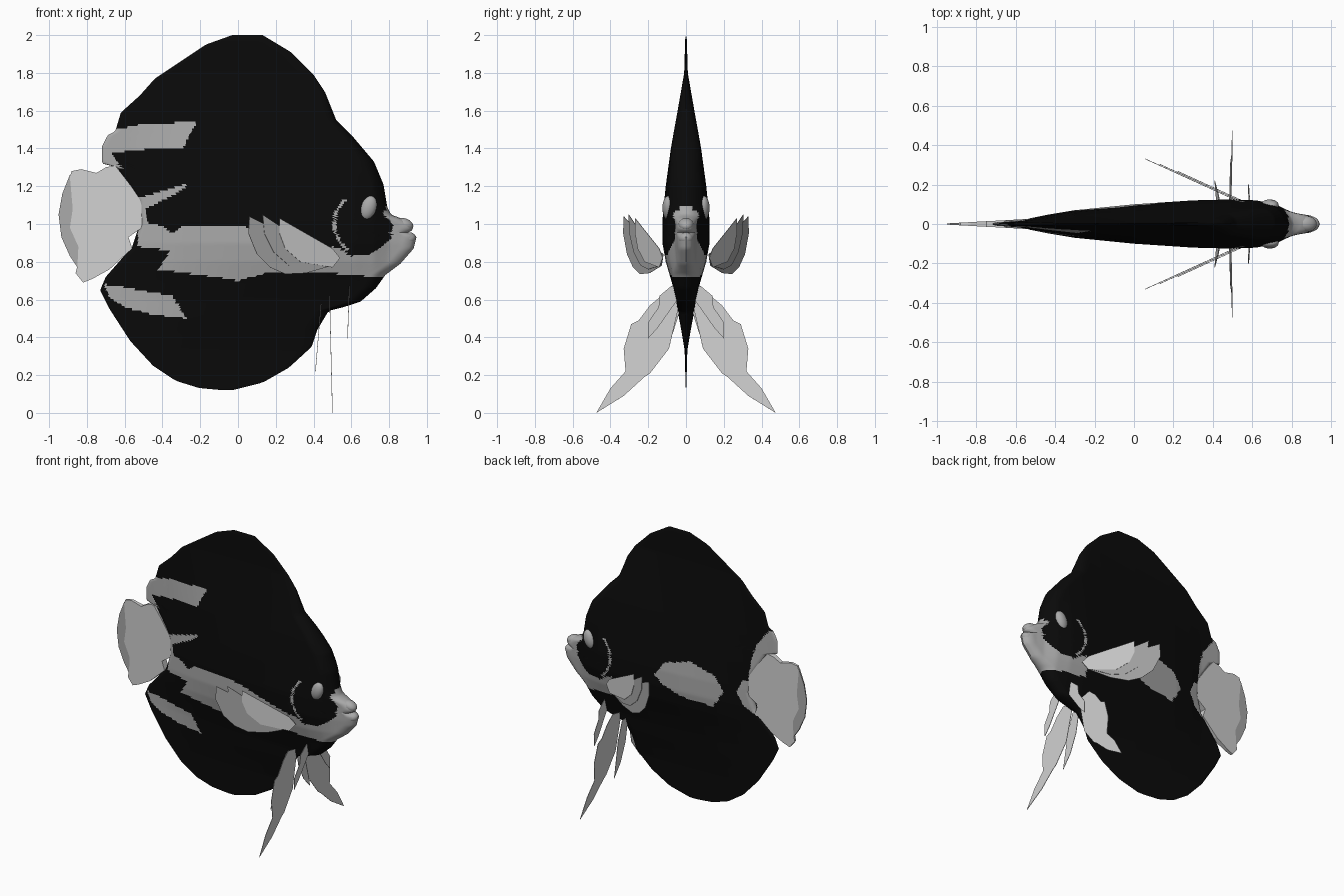
import bpy, bmesh, math

def material(name, v):
    m = bpy.data.materials.new(name)
    m.diffuse_color = (v, v, v, 1)
    return m

BLACK = material("black", 0.003)
GREY = material("grey", 0.40)
LIGHT = material("light grey", 0.64)

def lerp(table, t):
    """Piecewise linear lookup in a list of (key, value)."""
    if t <= table[0][0]:
        return table[0][1]
    for (a, p), (b, q) in zip(table, table[1:]):
        if t <= b:
            return p + (q - p) * (t - a) / (b - a)
    return table[-1][1]

def inside(poly, x, z):
    hit = False
    for (x1, z1), (x2, z2) in zip(poly, poly[1:] + poly[:1]):
        if (z1 > z) != (z2 > z) and x < x1 + (z - z1) * (x2 - x1) / (z2 - z1):
            hit = not hit
    return hit

def finish(name, bm, mats, smooth=False):
    bmesh.ops.recalc_face_normals(bm, faces=bm.faces)
    me = bpy.data.meshes.new(name)
    bm.to_mesh(me)
    bm.free()
    ob = bpy.data.objects.new(name, me)
    bpy.context.collection.objects.link(ob)
    for m in mats:
        me.materials.append(m)
    if smooth:
        bpy.context.view_layer.objects.active = ob
        ob.select_set(True)
        bpy.ops.object.shade_smooth_by_angle(angle=math.radians(40))
        ob.select_set(False)
    return ob

def mirror_y(ob):
    ob.modifiers.new("mirror", 'MIRROR').use_axis = (False, True, False)

# Body outline: front and rear edge by height (z, x)
FRONT = [(0.12, -0.03), (0.16, 0.13), (0.24, 0.27), (0.35, 0.39), (0.44, 0.42), (0.54, 0.48),
         (0.56, 0.56), (0.59, 0.65), (0.66, 0.73), (0.73, 0.78), (0.79, 0.86), (0.87, 0.93),
         (0.93, 0.945), (0.95, 0.93), (0.957, 0.88), (0.965, 0.92), (0.985, 0.93), (1.02, 0.89),
         (1.05, 0.81), (1.09, 0.79), (1.21, 0.77), (1.33, 0.72), (1.46, 0.61), (1.55, 0.52),
         (1.70, 0.46), (1.79, 0.40), (1.91, 0.28), (2.0, 0.13)]
REAR = [(0.12, -0.08), (0.13, -0.20), (0.17, -0.33), (0.25, -0.45), (0.38, -0.57), (0.55, -0.68),
        (0.65, -0.73), (0.72, -0.70), (0.88, -0.56), (1.0, -0.52), (1.12, -0.53), (1.30, -0.64),
        (1.32, -0.72), (1.41, -0.72), (1.47, -0.69), (1.49, -0.65), (1.59, -0.62), (1.68, -0.52),
        (1.77, -0.44), (1.85, -0.32), (1.95, -0.17), (2.0, -0.03)]
# Half thickness along the length, and its scale by height
LENGTH = [(-0.75, 0.008), (-0.55, 0.025), (-0.45, 0.045), (-0.3, 0.07), (0, 0.1), (0.3, 0.12),
          (0.5, 0.125), (0.62, 0.12), (0.72, 0.1), (0.8, 0.06), (0.86, 0.048), (0.95, 0.04)]
HEIGHT = [(0.12, 0), (0.14, 0.02), (0.33, 0.06), (0.42, 0.18), (0.5, 0.3), (0.6, 0.42), (0.7, 0.62),
          (0.8, 0.86), (0.9, 1), (1.02, 1), (1.2, 0.86), (1.4, 0.64), (1.6, 0.36), (1.7, 0.22),
          (1.8, 0.08), (1.98, 0.04), (2.0, 0)]

# Pale markings in (x, z)
HEAD = [(0.95, 1.08), (0.79, 1.10), (0.77, 1.05), (0.82, 1.0), (0.81, 0.92), (0.76, 0.88), (0.70, 0.84),
        (0.60, 0.83), (0.54, 0.87), (0.50, 0.88), (0.48, 0.74), (0.62, 0.73), (0.8, 0.71), (1, 0.8)]
RIGHT = [
    [(-0.53, 1.02), (-0.40, 0.99), (-0.35, 0.95), (-0.30, 0.985), (0.0, 0.99), (0.12, 0.97), (0.5, 0.87),
     (0.5, 0.74), (0.15, 0.74), (0.0, 0.70), (-0.2, 0.73), (-0.42, 0.76), (-0.36, 0.86), (-0.53, 0.88)],
    [(-0.55, 1.08), (-0.52, 1.14), (-0.38, 1.18), (-0.25, 1.22), (-0.33, 1.16), (-0.49, 1.08), (-0.48, 1.0),
     (-0.55, 1.0)],
    [(-0.75, 1.28), (-0.75, 1.5), (-0.65, 1.50), (-0.5, 1.53), (-0.22, 1.54), (-0.29, 1.40),
     (-0.45, 1.40), (-0.67, 1.375), (-0.62, 1.30)],
    [(-0.71, 0.68), (-0.6, 0.665), (-0.35, 0.62), (-0.27, 0.50), (-0.45, 0.52), (-0.6, 0.56), (-0.68, 0.61)]]
LEFT = [
    [(0.17, 0.98), (0.1, 1.08), (-0.09, 1.13), (-0.28, 1.07), (-0.34, 0.97), (-0.26, 0.85), (-0.02, 0.87),
     (0.12, 0.93)],
    [(-0.75, 1.3), (-0.75, 1.5), (-0.66, 1.47), (-0.57, 1.36), (-0.53, 1.24), (-0.51, 1.1), (-0.6, 1.1)],
    [(-0.6, 1.1), (-0.47, 1.08), (-0.43, 0.99), (-0.48, 0.9), (-0.6, 0.83)]]

def is_pale(x, z, side):
    if inside(HEAD, x, z) or any(inside(p, x, z) for p in (RIGHT if side < 0 else LEFT)):
        return True
    # gill cover rim
    r = math.hypot(x - 0.68, z - 1.0)
    return 0.162 < r < 0.178 and 130 < math.degrees(math.atan2(z - 1.0, x - 0.68)) % 360 < 235

def half_thickness(x, z, x0, x1):
    t = lerp(LENGTH, x) * lerp(HEIGHT, z)
    for d, r in ((x1 - x, 0.07), (x - x0, 0.03)):
        k = 1 - min(1, max(0, d) / r)
        t *= math.sqrt(max(0, 1 - k * k))
    return t

# Body: rows by height, columns from rear to front, both sides
bm = bmesh.new()
ROWS, COLS = 160, 130
levels = [0.12 + 1.88 * i / ROWS for i in range(ROWS + 1)]
for side in (-1, 1):
    grid = []
    for z in levels:
        x0, x1 = lerp(REAR, z), lerp(FRONT, z)
        row = []
        for j in range(COLS + 1):
            u = j / COLS
            u = u + 0.08 * math.sin(2 * math.pi * u) * -1 * (1 - u) + 0.0
            x = x0 + (x1 - x0) * u
            row.append(bm.verts.new((x, side * half_thickness(x, z, x0, x1), z)))
        grid.append(row)
    for a, b in zip(grid, grid[1:]):
        for j in range(COLS):
            f = bm.faces.new((a[j], a[j + 1], b[j + 1], b[j]))
            c = f.calc_center_median()
            f.material_index = int(is_pale(c.x, c.z, side))
bmesh.ops.remove_doubles(bm, verts=bm.verts, dist=0.0002)
finish("body", bm, [BLACK, GREY], True)

# Tail: wedge-shaped plates, thick at the root
def tail_plate(name, pts, mat):
    bm = bmesh.new()
    sides = [[bm.verts.new((x, s * (0.003 + 0.055 * (x + 0.95)), z)) for x, z in pts] for s in (-1, 1)]
    for ring in sides:
        bm.faces.new(ring)
    n = len(pts)
    for i in range(n):
        k = (i + 1) % n
        bm.faces.new((sides[0][i], sides[0][k], sides[1][k], sides[1][i]))
    finish(name, bm, [mat])

tail_plate("tail_fin", [(-0.48, 1.0), (-0.52, 1.13), (-0.58, 1.22), (-0.65, 1.31), (-0.70, 1.30), (-0.75, 1.27),
                        (-0.83, 1.29), (-0.88, 1.28), (-0.89, 1.25), (-0.875, 1.08), (-0.89, 0.98),
                        (-0.845, 0.88), (-0.85, 0.78), (-0.86, 0.74), (-0.82, 0.69), (-0.77, 0.71),
                        (-0.68, 0.76), (-0.56, 0.87), (-0.58, 0.93)], LIGHT)
tail_plate("tail_edge", [(-0.89, 1.26), (-0.93, 1.16), (-0.95, 1.05), (-0.935, 0.93), (-0.89, 0.83),
                         (-0.85, 0.77), (-0.845, 0.88), (-0.89, 0.98), (-0.875, 1.08)], GREY)

# Paired fins: thin sheets mirrored across the body
def sheet(name, pts, mat):
    bm = bmesh.new()
    bm.faces.new([bm.verts.new(p) for p in pts])
    ob = finish(name, bm, [mat])
    mirror_y(ob)
    sol = ob.modifiers.new("thickness", 'SOLIDIFY')
    sol.thickness, sol.offset = 0.003, 0

def pectoral(name, pts, lift, mat):
    sheet(name, [(x, -(0.12 + lift + (0.52 - x) * 0.455), z) for x, z in pts], mat)

pectoral("pectoral_fin_back", [(0.52, 0.84), (0.35, 0.90), (0.20, 0.97), (0.06, 1.04), (0.055, 0.95),
                               (0.10, 0.84), (0.17, 0.77), (0.25, 0.735), (0.36, 0.74), (0.5, 0.78)], 0, GREY)
pectoral("pectoral_fin_middle", [(0.53, 0.83), (0.36, 0.91), (0.22, 0.99), (0.13, 1.05), (0.14, 0.95),
                                 (0.19, 0.85), (0.27, 0.78), (0.36, 0.76), (0.5, 0.78)], 0.006, GREY)
pectoral("pectoral_fin_front", [(0.54, 0.82), (0.5, 0.87), (0.36, 0.95), (0.22, 1.03), (0.22, 0.95),
                                (0.25, 0.87), (0.33, 0.80), (0.5, 0.77)], 0.012, LIGHT)

def pelvic(name, pts, x_root, x_tip, mat):
    zs = [z for _, z in pts]
    lo, hi = min(zs), max(zs)
    sheet(name, [(x_tip + (x_root - x_tip) * (z - lo) / (hi - lo), -y, z) for y, z in pts], mat)

pelvic("pelvic_fin_long", [(0.03, 0.60), (0.13, 0.62), (0.19, 0.57), (0.25, 0.49), (0.29, 0.47), (0.33, 0.34),
                           (0.32, 0.22), (0.40, 0.13), (0.475, 0.0), (0.33, 0.09), (0.22, 0.19),
                           (0.19, 0.21), (0.09, 0.34)][::-1], 0.485, 0.50, LIGHT)
pelvic("pelvic_fin_rear", [(0.02, 0.58), (0.09, 0.57), (0.15, 0.45), (0.18, 0.35), (0.22, 0.22), (0.14, 0.30),
                           (0.07, 0.42)], 0.44, 0.41, LIGHT)
pelvic("pelvic_fin_front", [(0.04, 0.68), (0.08, 0.67), (0.14, 0.62), (0.145, 0.56), (0.20, 0.48), (0.2, 0.395),
                            (0.15, 0.45), (0.03, 0.62)], 0.59, 0.58, LIGHT)

# Eyes and lips
def ellipsoid(name, loc, radii, mat, tilt=0, paired=False):
    bm = bmesh.new()
    bmesh.ops.create_uvsphere(bm, u_segments=20, v_segments=12, radius=1)
    c, s = math.cos(tilt), math.sin(tilt)
    for v in bm.verts:
        x, y, z = (a * r for a, r in zip(v.co, radii))
        v.co = (loc[0] + x * c + z * s, loc[1] + y, loc[2] - x * s + z * c)
    ob = finish(name, bm, [mat], True)
    if paired:
        mirror_y(ob)

ellipsoid("eye", (0.69, -0.095, 1.085), (0.042, 0.03, 0.066), GREY, 0.35, True)
ellipsoid("upper_lip", (0.88, 0, 0.998), (0.05, 0.04, 0.032), GREY, 0.35)
ellipsoid("lower_lip", (0.895, 0, 0.92), (0.048, 0.04, 0.035), GREY, -0.3)
